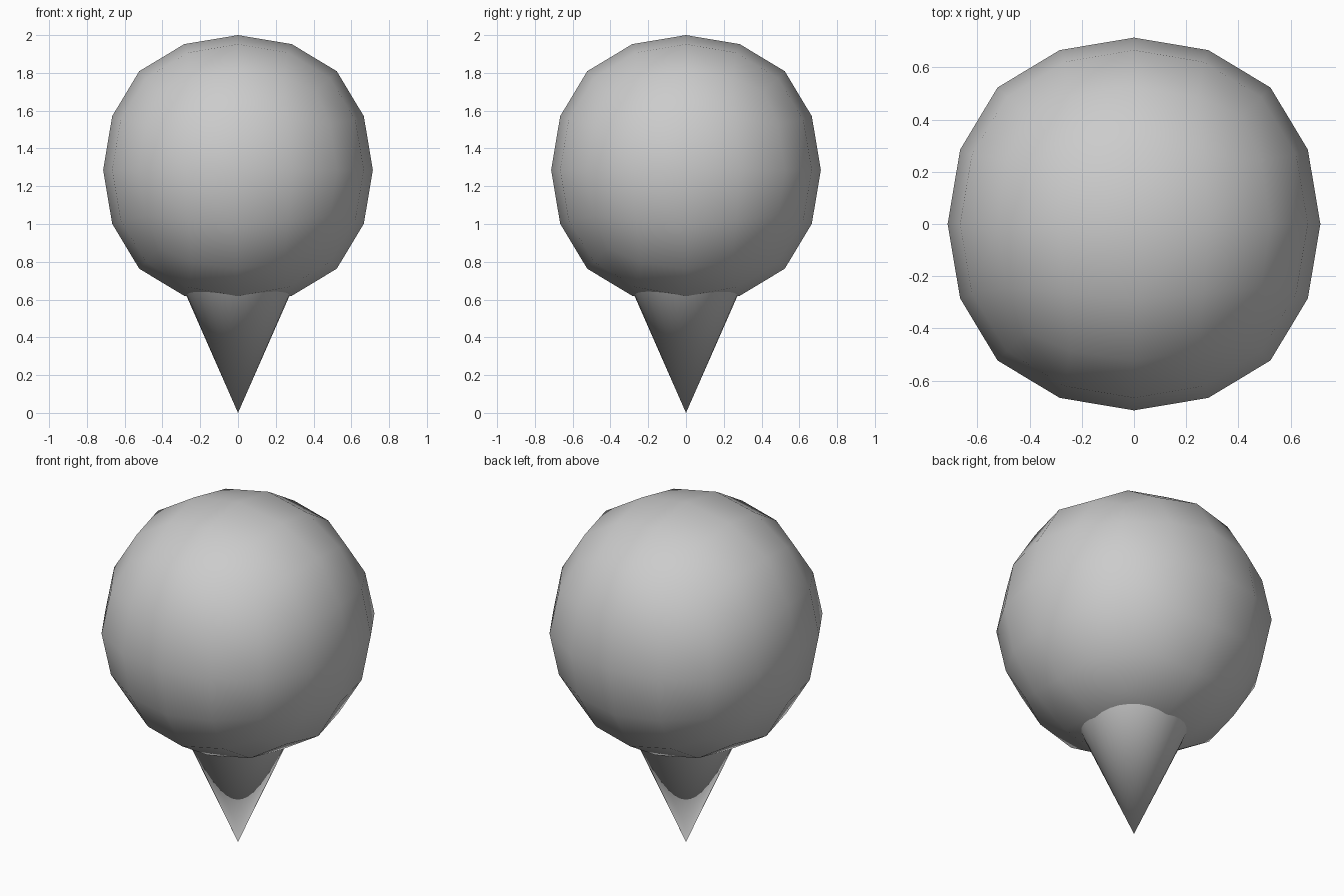
import bpy

if "Cube" in bpy.data.objects:
    bpy.data.objects.remove(bpy.data.objects["Cube"])

RADIUS = 0.714               # half extent of the ball along each axis
CUBE_SHRINK = 0.8785         # extent of a cube after two smooth subdivisions
CONE_TOP, SLOPE = 0.8, 0.44  # cone base is buried in the ball

# Ball: cube rounded by two levels of subdivision
bpy.ops.mesh.primitive_cube_add(size=2 * RADIUS / CUBE_SHRINK, location=(0, 0, 2 - RADIUS))
ball = bpy.context.object
ball.name = "round_ball"
sub = ball.modifiers.new("rounding", 'SUBSURF')
sub.levels = sub.render_levels = 2
sub.use_limit_surface = False
bpy.ops.object.modifier_apply(modifier=sub.name)
bpy.ops.object.shade_smooth()

# Pointed stem: cone with its tip on the ground
bpy.ops.mesh.primitive_cone_add(vertices=32, radius1=0, radius2=CONE_TOP * SLOPE,
                                depth=CONE_TOP, location=(0, 0, CONE_TOP / 2))
cone = bpy.context.object
cone.name = "pointed_stem"
bpy.ops.object.shade_smooth_by_angle()
